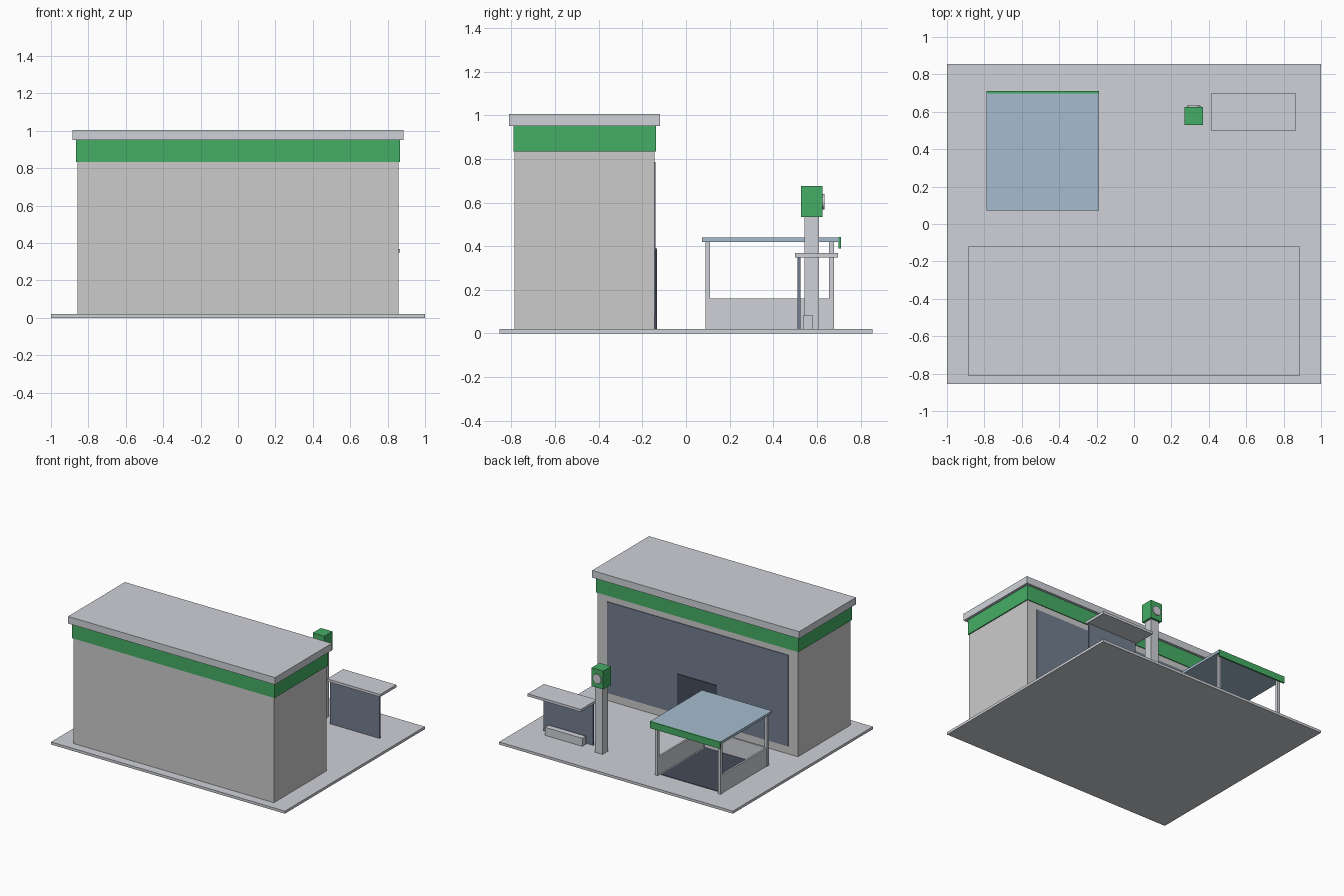
import bpy, math

if "Cube" in bpy.data.objects:
    bpy.data.objects.remove(bpy.data.objects["Cube"])


def material(name, rgb):
    m = bpy.data.materials.new(name)
    m.diffuse_color = (*rgb, 1)
    m.use_nodes = True
    m.node_tree.nodes["Principled BSDF"].inputs["Base Color"].default_value = m.diffuse_color
    return m


GREEN = material("green", (0.06, 0.42, 0.13))
PALE = material("pale_grey", (0.62, 0.64, 0.68))
GLASS = material("dark_glass", (0.17, 0.21, 0.28))
DARK = material("dark", (0.06, 0.07, 0.10))
CANOPY = material("canopy_glass", (0.38, 0.50, 0.62))


def box(name, x, y, z, mat=None):
    """Box from (min, max) ranges on each axis."""
    bpy.ops.mesh.primitive_cube_add(
        size=1, location=[(r[0] + r[1]) / 2 for r in (x, y, z)])
    o = bpy.context.object
    o.name = name
    o.scale = [r[1] - r[0] for r in (x, y, z)]
    bpy.ops.object.transform_apply(location=False, rotation=False, scale=True)
    if mat:
        o.data.materials.append(mat)
    return o


G = 0.02  # top of the paving

# Paving slab
box("paving", (-1, 1), (-0.855, 0.855), (0, G), PALE)

# Shop building
box("shop_walls", (-0.857, 0.857), (-0.786, -0.144), (G, 0.84))
box("fascia_band", (-0.865, 0.865), (-0.79, -0.138), (0.833, 0.95), GREEN)
box("shop_roof", (-0.885, 0.885), (-0.812, -0.118), (0.95, 1.005), PALE)
box("shop_window", (-0.775, 0.775), (-0.15, -0.139), (0.08, 0.785), GLASS)
box("shop_door", (-0.17, 0.17), (-0.15, -0.133), (G, 0.39), DARK)

# Trolley bay: floor, posts, low walls, canopy
box("bay_floor", (-0.745, -0.24), (0.11, 0.65), (G, 0.024), DARK)
for side, px in (("left", -0.76), ("right", -0.222)):
    for end, py in (("inner", 0.1), ("outer", 0.667)):
        box(f"bay_post_{side}_{end}", (px - 0.011, px + 0.011),
            (py - 0.011, py + 0.011), (G, 0.42), PALE)
    box(f"bay_wall_{side}", (px - 0.007, px + 0.007), (0.108, 0.656), (G, 0.16), PALE)
box("bay_wall_end", (-0.75, -0.232), (0.093, 0.107), (G, 0.16), PALE)
box("bay_canopy", (-0.788, -0.188), (0.073, 0.699), (0.42, 0.44), CANOPY)
box("bay_canopy_trim", (-0.788, -0.188), (0.699, 0.711), (0.39, 0.441), GREEN)

# Sign pillar with clock-like disc
box("sign_pillar", (0.287, 0.353), (0.542, 0.609), (G, 0.535), PALE)
box("sign_head", (0.27, 0.369), (0.528, 0.626), (0.533, 0.675), GREEN)
bpy.ops.mesh.primitive_cylinder_add(
    vertices=24, radius=0.036, depth=0.014,
    location=(0.32, 0.627, 0.603), rotation=(math.pi / 2, 0, 0))
disc = bpy.context.object
disc.name = "sign_disc"
disc.data.materials.append(PALE)
bpy.ops.object.shade_smooth_by_angle()

# Waiting shelter with bench
box("shelter_roof", (0.412, 0.866), (0.5, 0.697), (0.348, 0.368), PALE)
box("shelter_back", (0.428, 0.853), (0.512, 0.524), (G, 0.348), GLASS)
box("shelter_bench", (0.48, 0.80), (0.536, 0.581), (G, 0.082), PALE)
